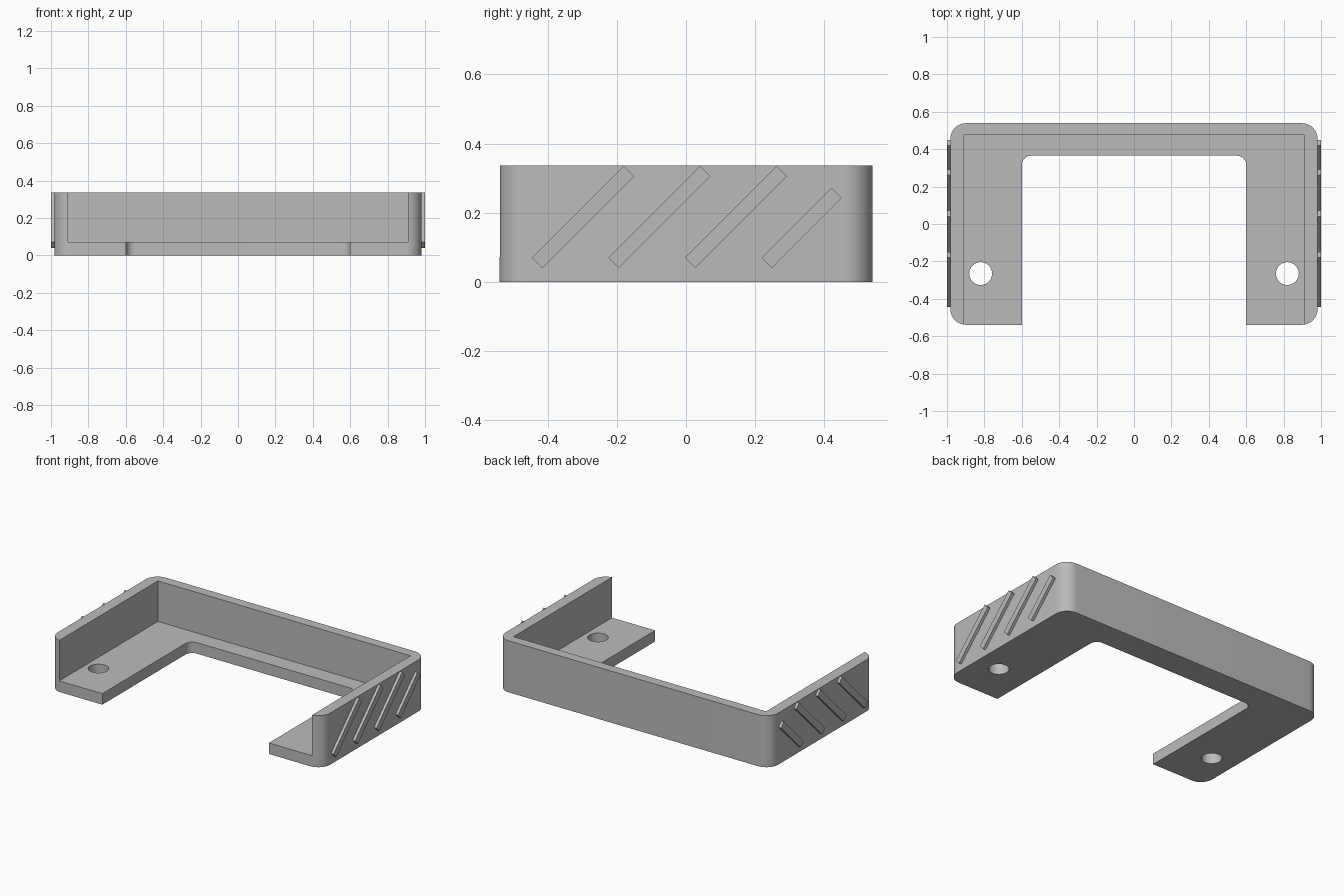
import bpy, bmesh, math
from mathutils import Vector

cube = bpy.data.objects.get("Cube")
if cube:
    bpy.data.objects.remove(cube, do_unlink=True)

grey = bpy.data.materials.new("plain grey")
grey.use_nodes = True
grey.diffuse_color = (0.5, 0.5, 0.5, 1)
grey.node_tree.nodes["Principled BSDF"].inputs["Base Color"].default_value = (0.5, 0.5, 0.5, 1)

WIDTH, DEPTH, HEIGHT = 0.982, 0.539, 0.336     # half width, half depth, full height
FLOOR = 0.072


def extrude(name, points, offset):
    """Solid made by sweeping a flat outline along an offset."""
    bm = bmesh.new()
    face = bm.faces.new([bm.verts.new(p) for p in points])
    swept = bmesh.ops.extrude_face_region(bm, geom=[face])["geom"]
    verts = [v for v in swept if isinstance(v, bmesh.types.BMVert)]
    bmesh.ops.translate(bm, verts=verts, vec=offset)
    bmesh.ops.recalc_face_normals(bm, faces=bm.faces)
    mesh = bpy.data.meshes.new(name)
    bm.to_mesh(mesh)
    bm.free()
    mesh.materials.append(grey)
    obj = bpy.data.objects.new(name, mesh)
    bpy.context.collection.objects.link(obj)
    return obj


def rounded_box(name, half_x, y0, y1, z0, z1, radius=0, steps=12):
    """Upright box whose vertical edges are rounded."""
    points = []
    corners = [(1, 1), (-1, 1), (-1, -1), (1, -1)]
    for i, (sx, sy) in enumerate(corners):
        x = sx * (half_x - radius)
        y = y1 - radius if sy > 0 else y0 + radius
        for k in range(steps + 1 if radius else 1):
            a = math.pi / 2 * (i + k / steps)
            points.append((x + radius * math.cos(a), y + radius * math.sin(a), z0))
    return extrude(name, points, (0, 0, z1 - z0))


def cut(target, cutter):
    """Subtract the cutter for good, then drop it."""
    mod = target.modifiers.new("cut", 'BOOLEAN')
    mod.operation = 'DIFFERENCE'
    mod.solver = 'EXACT'
    mod.object = cutter
    bpy.context.view_layer.objects.active = target
    bpy.ops.object.modifier_apply(modifier=mod.name)
    bpy.data.objects.remove(cutter, do_unlink=True)


# U-shaped bracket: block, tray recess and floor opening, both open at the front
bracket = rounded_box("bracket", WIDTH, -DEPTH, DEPTH, 0, HEIGHT, 0.085)
cut(bracket, rounded_box("recess_cutter", 0.91, -1, 0.475, FLOOR, 1))
cut(bracket, rounded_box("opening_cutter", 0.6, -1, 0.365, -0.5, 0.5, 0.05))

# Screw holes through the feet
for side in (-1, 1):
    ring = [(side * 0.82 + 0.061 * math.cos(a), -0.265 + 0.061 * math.sin(a), -0.1)
            for a in (math.tau * k / 40 for k in range(40))]
    cut(bracket, extrude("hole_cutter", ring, (0, 0, 0.25)))

bpy.ops.object.select_all(action='DESELECT')
bracket.select_set(True)
bpy.context.view_layer.objects.active = bracket
bpy.ops.object.shade_smooth_by_angle(angle=math.radians(30))

# Slanted grip ribs on both side walls, the rearmost one shorter
along = Vector((0, 1, 1))
across = Vector((0, 0.03, -0.03))
for side, label in ((1, "left"), (-1, "right")):
    for i in range(4):
        start = Vector((side * 0.96, -0.445 + 0.221 * i, 0.07))
        reach = along * (0.265 if i < 3 else 0.202)
        outline = [start, start + across, start + across + reach, start + reach]
        extrude(f"{label}_grip_rib_{i + 1}", outline, (side * 0.04, 0, 0))
